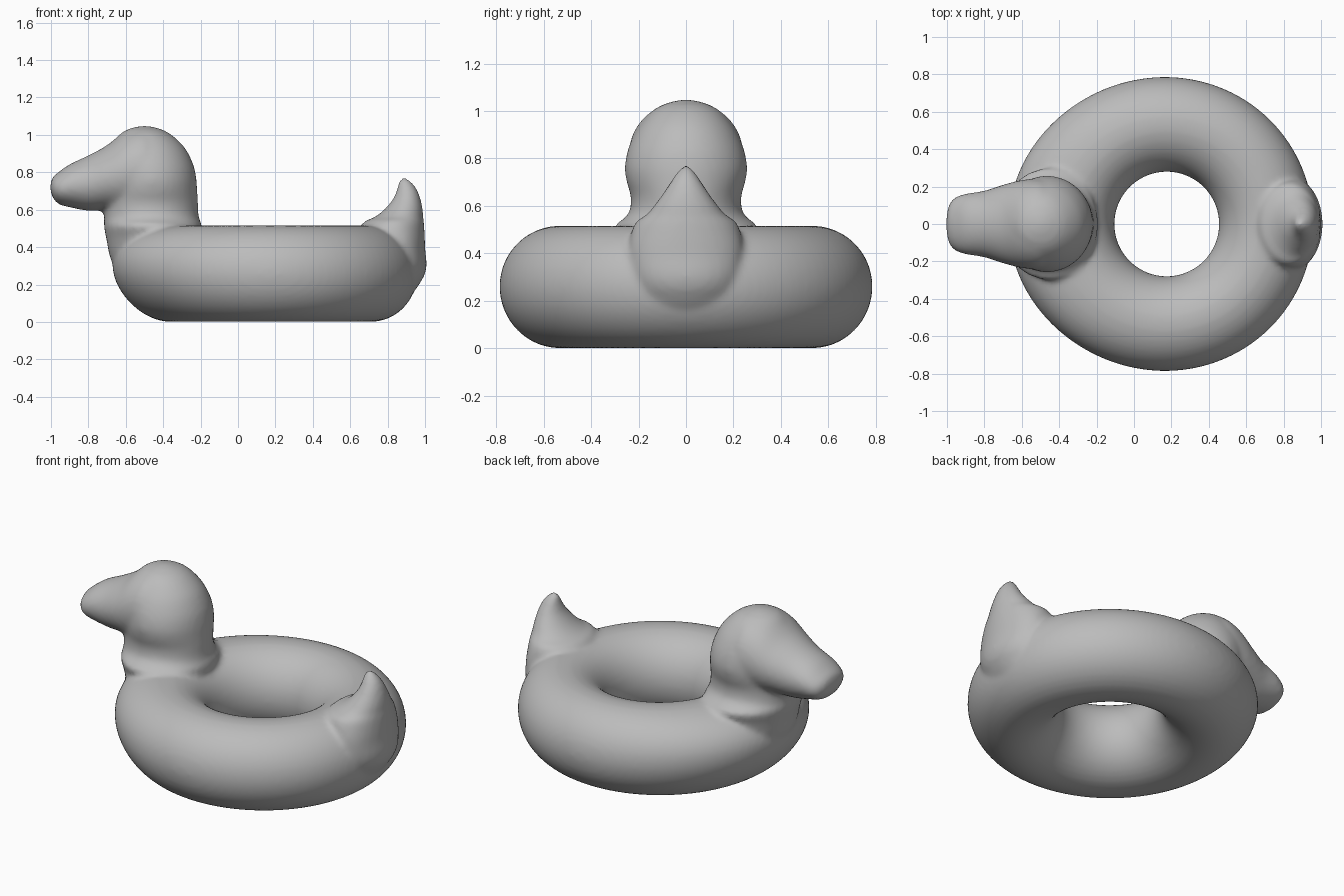
import bpy, bmesh
from math import sin, cos, pi

cube = bpy.data.objects.get("Cube")
if cube:
    bpy.data.objects.remove(cube, do_unlink=True)

grey = bpy.data.materials.new("soft grey")
grey.use_nodes = True
COLOUR = (0.5, 0.5, 0.5, 1)
grey.diffuse_color = COLOUR
grey.node_tree.nodes["Principled BSDF"].inputs["Base Color"].default_value = COLOUR

bm = bmesh.new()


def skin(rings, closed=False):
    """Bridge rings of points; cap the ends unless the loop is closed."""
    loops = [[bm.verts.new(p) for p in ring] for ring in rings]
    n = len(loops[0])
    pairs = list(zip(loops, loops[1:]))
    if closed:
        pairs.append((loops[-1], loops[0]))
    else:
        bm.faces.new(loops[0])
        bm.faces.new(loops[-1])
    for a, b in pairs:
        for i in range(n):
            j = (i + 1) % n
            bm.faces.new((a[i], a[j], b[j], b[i]))


def refine(rows, steps=4):
    """Smooth interpolation between cross-section rows."""
    out = []
    for i in range(len(rows) - 1):
        p0, p1 = rows[max(i - 1, 0)], rows[i]
        p2, p3 = rows[i + 1], rows[min(i + 2, len(rows) - 1)]
        for s in range(steps):
            t = s / steps
            out.append([b + t * (c - a) / 2
                        + t * t * (a - 2.5 * b + 2 * c - d / 2)
                        + t ** 3 * (1.5 * (b - c) + (d - a) / 2)
                        for a, b, c, d in zip(p0, p1, p2, p3)])
    return out + [rows[-1]]


def turn(n):
    return [2 * pi * i / n for i in range(n)]


# Inflated ring, swelling outward towards the chest
rings = []
for a in turn(96):
    swell = 0.11 * ((1 - cos(a)) / 2) ** 5
    ring = []
    for p in turn(40):
        z = 0.258 + 0.258 * sin(p)
        r = 0.532 + 0.2525 * cos(p) + swell * max(cos(p), 0) * z / 0.5
        ring.append((0.175 + r * cos(a), r * sin(a), z))
    rings.append(ring)
skin(rings, closed=True)

# Neck and head: height, centre x, radius x, radius y
head = [(.15, -.40, .12, .15), (.30, -.43, .235, .25), (.45, -.45, .255, .28),
        (.515, -.455, .262, .30), (.545, -.46, .255, .262), (.58, -.465, .253, .237),
        (.64, -.467, .253, .233), (.70, -.465, .247, .25), (.76, -.465, .243, .258),
        (.83, -.475, .24, .247), (.90, -.485, .22, .219), (.95, -.49, .19, .187),
        (1.0, -.495, .14, .142), (1.03, -.5, .09, .09), (1.048, -.5, .02, .02)]

# Upturned tail: same layout
tail = [(.06, .78, .08, .12), (.25, .85, .148, .22), (.40, .86, .14, .24),
        (.52, .83, .165, .22), (.56, .86, .13, .17), (.60, .885, .103, .135),
        (.66, .903, .072, .092), (.71, .903, .053, .06), (.75, .893, .033, .032),
        (.77, .888, .012, .012)]
for rows in (head, tail):
    skin([[(cx + rx * cos(t), ry * sin(t), z) for t in turn(40)]
          for z, cx, rx, ry in refine(rows)])

# Beak and face: x, centre z, radius z, radius y
beak = [(-1.003, .72, .02, .04), (-.99, .72, .055, .10), (-.96, .715, .085, .14),
        (-.90, .728, .115, .162), (-.80, .742, .148, .178), (-.70, .77, .175, .21),
        (-.60, .80, .22, .235), (-.50, .82, .225, .24), (-.42, .82, .19, .20)]
skin([[(x, ry * cos(t), cz + rz * sin(t)) for t in turn(40)]
      for x, cz, rz, ry in refine(beak)])

bmesh.ops.recalc_face_normals(bm, faces=bm.faces)
mesh = bpy.data.meshes.new("duck_swim_ring")
bm.to_mesh(mesh)
bm.free()
mesh.materials.append(grey)
duck = bpy.data.objects.new("duck_swim_ring", mesh)
bpy.context.collection.objects.link(duck)
bpy.context.view_layer.objects.active = duck
duck.select_set(True)

# Fuse the parts into one skin and soften the joins
fuse = duck.modifiers.new("fuse", 'REMESH')
fuse.mode = 'VOXEL'
fuse.voxel_size = 0.016
fuse.use_smooth_shade = True
soften = duck.modifiers.new("soften", 'SMOOTH')
soften.factor = 0.5
soften.iterations = 6
for name in ("fuse", "soften"):
    bpy.ops.object.modifier_apply(modifier=name)
bpy.ops.object.shade_smooth()
